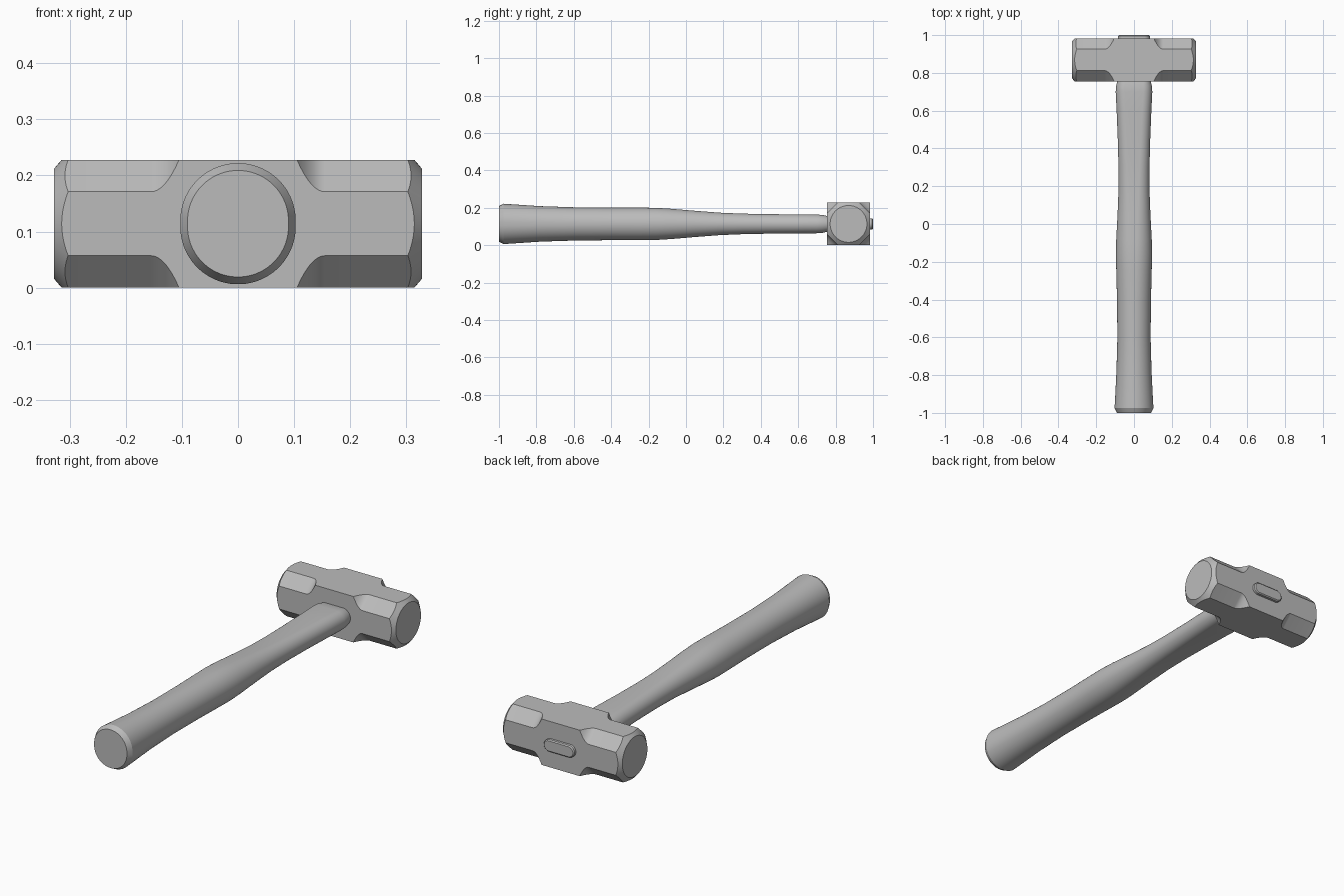
import bpy, bmesh, math

if "Cube" in bpy.data.objects:
    bpy.data.objects.remove(bpy.data.objects["Cube"], do_unlink=True)

ZC = 0.114       # height of the handle axis and head axis
HEAD_Y = 0.869   # middle of the head along the handle
HALF = 0.114     # half thickness of the square head

grey = bpy.data.materials.new("plain grey")
grey.use_nodes = True
grey.diffuse_color = (0.5, 0.5, 0.5, 1)
grey.node_tree.nodes["Principled BSDF"].inputs["Base Color"].default_value = (0.5, 0.5, 0.5, 1)


def loft(name, rings):
    """Skin a list of equal-length rings of points and cap both ends."""
    bm = bmesh.new()
    rows = [[bm.verts.new(p) for p in ring] for ring in rings]
    n = len(rows[0])
    for a, b in zip(rows, rows[1:]):
        for i in range(n):
            j = (i + 1) % n
            bm.faces.new((a[i], a[j], b[j], b[i]))
    bm.faces.new(rows[0])
    bm.faces.new(rows[-1])
    bmesh.ops.remove_doubles(bm, verts=bm.verts, dist=1e-5)
    bmesh.ops.recalc_face_normals(bm, faces=bm.faces)
    mesh = bpy.data.meshes.new(name)
    bm.to_mesh(mesh)
    bm.free()
    mesh.materials.append(grey)
    obj = bpy.data.objects.new(name, mesh)
    bpy.context.collection.objects.link(obj)
    return obj


def smooth(obj, degrees):
    bpy.ops.object.select_all(action='DESELECT')
    obj.select_set(True)
    bpy.context.view_layer.objects.active = obj
    bpy.ops.object.shade_smooth_by_angle(angle=math.radians(degrees))


def rounded_ring(y, rx, rz, n=64):
    """Stadium-shaped cross-section across the handle."""
    r = min(rx, rz)
    pts = []
    for i in range(n):
        t = 2 * math.pi * (i + 0.5) / n
        c, s = math.cos(t), math.sin(t)
        pts.append((math.copysign(rx - r, c) + r * c, y,
                    ZC + math.copysign(rz - r, s) + r * s))
    return pts


def octagon_ring(x, c):
    """Square cross-section of the head with its corners cut by c."""
    h, k = HALF, HALF - c
    corners = [(h, k), (k, h), (-k, h), (-h, k), (-h, -k), (-k, -h), (k, -h), (h, -k)]
    return [(x, HEAD_Y + a, ZC + b) for a, b in corners]


# Handle: (y, half width, half height) from the butt to the head
handle = loft("handle", [rounded_ring(*s) for s in (
    (-1.0, 0.090, 0.095), (-0.975, 0.103, 0.108), (-0.9, 0.099, 0.103),
    (-0.78, 0.093, 0.095), (-0.6, 0.088, 0.089), (-0.4, 0.090, 0.087),
    (-0.24, 0.094, 0.087), (-0.16, 0.096, 0.086), (-0.08, 0.094, 0.081),
    (0.05, 0.087, 0.070), (0.18, 0.082, 0.060), (0.3, 0.082, 0.055),
    (0.45, 0.086, 0.052), (0.6, 0.092, 0.051), (0.70, 0.097, 0.050),
    (0.73, 0.095, 0.048), (0.75, 0.090, 0.043), (0.78, 0.084, 0.037))])
smooth(handle, 25)

# Handle end showing through the back of the head
handle_end = loft("handle_end", [rounded_ring(*s) for s in (
    (0.96, 0.084, 0.030), (0.995, 0.084, 0.030), (1.0, 0.079, 0.025))])
smooth(handle_end, 30)

# Head: square middle, corner cuts that run out in a curve towards the middle
side = [(0.105 + 0.05 * i / 8, 0.057 * (1 - (1 - i / 8) ** 2)) for i in range(9)]
side.append((0.327, 0.057))
stations = [(-x, c) for x, c in reversed(side)] + side
head = loft("hammer_head", [octagon_ring(x, c) for x, c in stations])

# Turned bevel on both striking faces
turning = loft("face_turning", [
    [(x, HEAD_Y + r * math.cos(2 * math.pi * i / 64), ZC + r * math.sin(2 * math.pi * i / 64))
     for i in range(64)]
    for x, r in ((-0.3275, 0.0985), (-0.2665, 0.17), (0.2665, 0.17), (0.3275, 0.0985))])
# Extend the head slightly so the turned shape sets its length
for v in head.data.vertices:
    if abs(v.co.x) > 0.32:
        v.co.x = math.copysign(0.34, v.co.x)
turning.hide_render = True
cut = head.modifiers.new("turned_faces", 'BOOLEAN')
cut.operation = 'INTERSECT'
cut.solver = 'EXACT'
cut.object = turning
bpy.context.view_layer.update()
bpy.context.view_layer.objects.active = head
bpy.ops.object.modifier_apply(modifier=cut.name)
bpy.data.objects.remove(turning, do_unlink=True)
smooth(head, 25)
